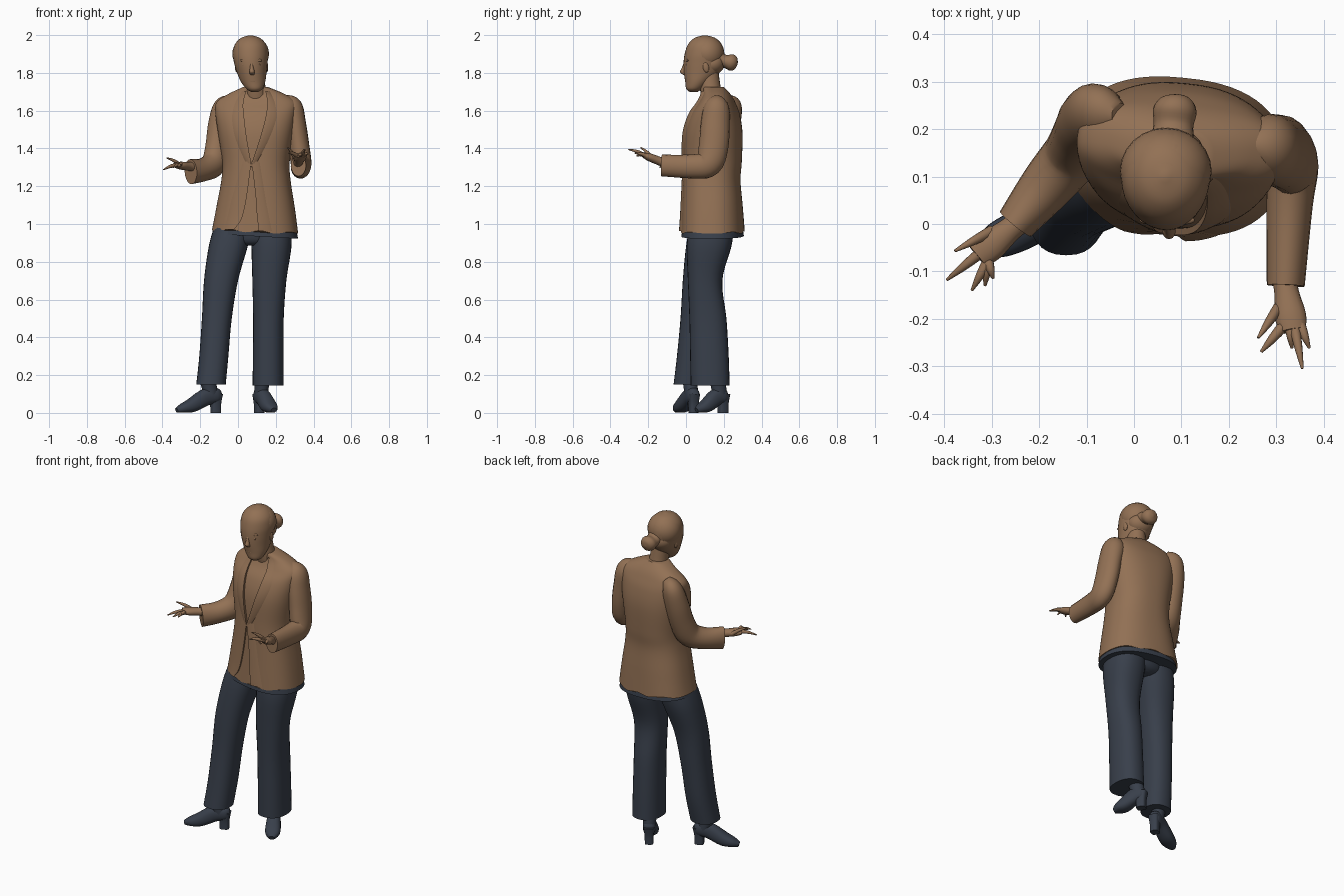
import bpy, bmesh, math
from mathutils import Vector, Matrix
from mathutils.bvhtree import BVHTree

if "Cube" in bpy.data.objects:
    bpy.data.objects.remove(bpy.data.objects["Cube"])


def material(name, rgb):
    m = bpy.data.materials.new(name)
    m.use_nodes = True
    m.diffuse_color = (*rgb, 1)
    m.node_tree.nodes["Principled BSDF"].inputs["Base Color"].default_value = (*rgb, 1)
    return m


BROWN = material("warm brown", (0.29, 0.165, 0.09))
NAVY = material("dark navy", (0.04, 0.05, 0.07))
parts = []


def add_mesh(name, verts, faces, mat):
    me = bpy.data.meshes.new(name)
    me.from_pydata(verts, [], faces)
    me.materials.append(mat)
    ob = bpy.data.objects.new(name, me)
    bpy.context.collection.objects.link(ob)
    parts.append(ob)
    return ob


def spline(keys, steps):
    """Smoothly interpolate rows of numbers."""
    rows = []
    for i in range(len(keys) - 1):
        a, b, c, d = (keys[max(i - 1, 0)], keys[i], keys[i + 1],
                      keys[min(i + 2, len(keys) - 1)])
        for s in range(steps):
            t = s / steps
            rows.append([q + t / 2 * (r - p + t * (2 * p - 5 * q + 4 * r - u
                         + t * (3 * (q - r) + u - p)))
                         for p, q, r, u in zip(a, b, c, d)])
    return rows + [list(keys[-1])]


def loft(name, keys, mat, ref=(1, 0, 0), flat=False, power=2, seg=20, steps=5):
    """Skin of rounded rings; each key is x, y, z, half width, half depth."""
    rows = spline(keys, steps)
    centres = [Vector(r[:3]) for r in rows]
    verts, faces = [], []
    for i, r in enumerate(rows):
        t = centres[min(i + 1, len(rows) - 1)] - centres[max(i - 1, 0)]
        t = Vector((0, 0, 1)) if flat else t.normalized()
        side = Vector(ref)
        side = (side - t * side.dot(t)).normalized()
        up = t.cross(side)
        for j in range(seg):
            a = math.tau * j / seg
            c, s = math.cos(a), math.sin(a)
            u = math.copysign(abs(c) ** (2 / power), c) * max(r[3], .001)
            v = math.copysign(abs(s) ** (2 / power), s) * max(r[4], .001)
            verts.append(centres[i] + side * u + up * v)
    for i in range(len(rows) - 1):
        for j in range(seg):
            k = (j + 1) % seg
            faces.append((i * seg + j, i * seg + k, (i + 1) * seg + k, (i + 1) * seg + j))
    faces.append(tuple(reversed(range(seg))))
    faces.append(tuple(range(len(verts) - seg, len(verts))))
    return add_mesh(name, verts, faces, mat)


def ball(name, loc, radii, tilt=0):
    bm = bmesh.new()
    mx = Matrix.LocRotScale(Vector(loc), Matrix.Rotation(tilt, 3, 'X'), Vector(radii))
    bmesh.ops.create_uvsphere(bm, u_segments=24, v_segments=16, radius=1, matrix=mx)
    ob = add_mesh(name, [], [], BROWN)
    bm.to_mesh(ob.data)
    bm.free()


# Jacket body, with a hem that dips to the wearer's left
def tilt_hem(ob, wave):
    for v in ob.data.vertices:
        k = max(0, 1 - (v.co.z - .93) / .12)
        v.co.z -= k * (.06 * (v.co.x - .09) + wave * math.sin(v.co.x * 40))


jacket = loft("jacket_body", [
    (.09, .142, .96, .228, .167), (.093, .14, 1.1, .205, .158),
    (.095, .137, 1.23, .183, .15), (.095, .142, 1.33, .178, .152),
    (.095, .147, 1.48, .2, .15), (.095, .155, 1.58, .214, .127),
    (.098, .165, 1.645, .212, .092), (.098, .163, 1.688, .15, .07),
    (.093, .145, 1.725, .066, .055)], BROWN, ref=(1, -.1, 0), flat=True,
    power=2.4, seg=64, steps=6)
tilt_hem(jacket, .008)
lining = loft("jacket_lining", [
    (.092, .141, .935, .226, .163), (.093, .14, 1.0, .21, .155)],
    NAVY, ref=(1, -.1, 0), flat=True, power=2.4, seg=64)
tilt_hem(lining, 0)

# Lapels and front edges: flaps raised at the opening, melting into the jacket
tree = BVHTree.FromPolygons([v.co for v in jacket.data.vertices],
                            [tuple(p.vertices) for p in jacket.data.polygons])


def flap(name, rows, thick):
    """Each row is height, x at the raised edge, x at the faded edge."""
    raise_by = [-.004, thick, thick * .9, thick * .7, thick * .45, thick * .2, -.003]
    n, verts, faces = len(raise_by), [], []
    rows = spline(rows, 6)
    for z, x0, x1 in rows:
        for j, lift in enumerate(raise_by):
            x = x0 + (x1 - x0) * max(0, j - 1) / (n - 2)
            hit = tree.ray_cast(Vector((x, -1, z)), Vector((0, 1, 0)))[0]
            verts.append((x, (hit.y if hit else .12) - lift, z))
    for i in range(len(rows) - 1):
        for j in range(n - 1):
            a = i * n + j
            f = (a, a + 1, a + n + 1, a + n)
            faces.append(f if rows[0][2] > rows[0][1] else f[::-1])
    add_mesh(name, verts, faces, BROWN)


flap("right_lapel", [(1.32, .07, .04), (1.45, .047, -.02), (1.56, .033, -.04),
                     (1.64, .028, -.02), (1.705, .045, .02)], .014)
flap("left_lapel", [(1.32, .072, .1), (1.45, .115, .17), (1.56, .145, .21),
                    (1.64, .155, .2), (1.705, .145, .17)], .014)
flap("right_front_edge", [(.972, -.02, -.09), (1.03, .02, -.07), (1.15, .047, -.04),
                          (1.33, .07, .02)], .01)
flap("left_front_edge", [(.962, .11, .19), (1.05, .1, .17), (1.15, .093, .15),
                         (1.33, .072, .12)], .01)
ball("jacket_button", (.072, -.014, 1.31), (.008, .006, .008))

# Sleeves with open-looking cuffs
loft("right_sleeve", [
    (-.03, .23, 1.662, .025, .025), (-.066, .232, 1.622, .068, .055),
    (-.092, .222, 1.53, .066, .066), (-.108, .192, 1.41, .062, .068),
    (-.128, .15, 1.322, .062, .07), (-.185, .08, 1.287, .056, .062),
    (-.25, .0, 1.277, .042, .066)], BROWN, ref=(1, -1, 0))
loft("left_sleeve", [
    (.24, .165, 1.665, .025, .025), (.276, .162, 1.622, .062, .066),
    (.302, .155, 1.53, .058, .076), (.322, .146, 1.41, .056, .078),
    (.334, .12, 1.322, .055, .072), (.328, .04, 1.305, .049, .064),
    (.32, -.13, 1.31, .04, .057)], BROWN)


# Hands: wrist, palm and five tapered fingers
def hand(side, wrist, palm, ref, tips):
    w, p = Vector(wrist), Vector(palm)
    loft(side + "_palm", [(*(w - (p - w) * .4), .026, .026), (*w, .026, .023),
                          (*w.lerp(p, .6), .033, .021), (*p, .028, .014)],
         BROWN, ref=ref, seg=14)
    across = Vector(ref).normalized()
    for i, tip in enumerate(tips):
        tip = Vector(tip)
        base = w.lerp(p, .35 if i == 0 else .88)
        base += across * max(-.022, min(.022, (tip - base).dot(across) * .6))
        mid = base.lerp(tip, .5) + Vector((0, 0, .006))
        loft(f"{side}_finger_{i + 1}", [(*base, .012, .012), (*mid, .009, .009),
                                        (*tip, .003, .003)],
             BROWN, ref=(.3, .3, 1), seg=8, steps=4)


hand("right", (-.262, -.012, 1.305), (-.33, -.068, 1.312), (.63, -.77, 0),
     [(-.378, -.057, 1.35), (-.395, -.118, 1.287), (-.342, -.14, 1.3),
      (-.314, -.13, 1.3), (-.297, -.115, 1.315)])
hand("left", (.322, -.145, 1.335), (.335, -.225, 1.365), (1, .15, 0),
     [(.262, -.24, 1.405), (.268, -.27, 1.375), (.333, -.262, 1.36),
      (.355, -.305, 1.395), (.37, -.262, 1.37)])

# Trousers
loft("trouser_hips", [(.07, .13, .885, .06, .07), (.08, .13, .92, .15, .105),
                      (.08, .135, 1.05, .17, .12)], NAVY, flat=True, seg=32)
loft("right_trouser_leg", [
    (-.143, .017, .15, .078, .083), (-.128, .04, .3, .077, .088),
    (-.112, .06, .5, .079, .089), (-.09, .078, .7, .09, .095),
    (-.052, .112, .88, .103, .112), (-.025, .13, .99, .1, .11)],
    NAVY, flat=True, power=2.3, seg=28)
loft("left_trouser_leg", [
    (.159, .128, .145, .082, .103), (.16, .124, .3, .081, .102),
    (.161, .116, .5, .081, .098), (.166, .101, .7, .09, .091),
    (.177, .122, .88, .106, .118), (.175, .135, .99, .105, .12)],
    NAVY, flat=True, power=2.3, seg=28)


# Heeled boots
def boot(side, heel, toe):
    h, t = Vector((*heel, 0)), Vector((*toe, 0))
    d = t - h
    across = d.normalized().cross(Vector((0, 0, 1)))

    def key(f, z, w, height):
        return (*(h + d * f + Vector((0, 0, z))), w, height)
    loft(side + "_boot_foot", [
        key(-.06, .095, .018, .022), key(.04, .093, .033, .04),
        key(.3, .083, .037, .045), key(.62, .042, .043, .038),
        key(.85, .025, .037, .025), key(1, .014, .016, .013)],
        NAVY, ref=across, power=2.4)
    loft(side + "_boot_shaft", [key(.16, .08, .035, .038), key(.22, .14, .037, .042),
                                key(.3, .2, .038, .043)], NAVY, ref=across, flat=True)
    loft(side + "_boot_heel", [key(.06, 0, .024, .026), key(.06, .05, .025, .027),
                               key(.05, .1, .031, .034)],
         NAVY, ref=across, flat=True, power=3.5, seg=16)


boot("right", (-.105, .045), (-.325, -.05))
boot("left", (.107, .205), (.19, .055))

# Neck and head
loft("neck", [(.1, .155, 1.62, .075, .06), (.095, .132, 1.7, .056, .056),
              (.085, .118, 1.8, .05, .055)], BROWN, flat=True)
loft("head", [
    (.088, .04, 1.7, .02, .022), (.087, .044, 1.716, .043, .043),
    (.08, .062, 1.752, .064, .066), (.073, .083, 1.8, .078, .094),
    (.068, .091, 1.85, .088, .104), (.066, .098, 1.9, .093, .105),
    (.066, .1, 1.95, .083, .09), (.066, .1, 1.985, .05, .055),
    (.066, .1, 1.999, .006, .006)], BROWN, flat=True, seg=32)
ball("hair", (.067, .111, 1.902), (.097, .092, .094))
ball("hair_back", (.075, .142, 1.85), (.075, .065, .06), tilt=.4)
loft("hair_bun", [(.08, .165, 1.875, .05, .045), (.083, .205, 1.862, .042, .034),
                  (.086, .24, 1.855, .046, .044), (.087, .264, 1.85, .032, .032),
                  (.087, .273, 1.848, .005, .005)], BROWN)

# Face
loft("nose", [(.071, -.005, 1.85, .007, .008), (.073, -.011, 1.825, .01, .012),
              (.074, -.016, 1.805, .014, .016), (.075, -.005, 1.79, .011, .01)],
     BROWN, flat=True, seg=12)
for i, z in enumerate((1.768, 1.757)):
    ball(("upper_lip", "lower_lip")[i], (.079, .004, z), (.022, .009, .006))
for side, s in (("right", -1), ("left", 1)):
    ball(side + "_eye", (.07 + s * .034, .006, 1.842), (.015, .008, .007))
    ball(side + "_brow", (.07 + s * .036, .008, 1.866), (.022, .009, .008))
    ball(side + "_ear", (.072 + s * .079, .105, 1.83), (.009, .016, .028), tilt=.2)

# Smooth shading with crisp hems and cuffs
bpy.ops.object.select_all(action='DESELECT')
for ob in parts:
    ob.select_set(True)
bpy.context.view_layer.objects.active = parts[0]
bpy.ops.object.shade_smooth_by_angle(angle=math.radians(45))
